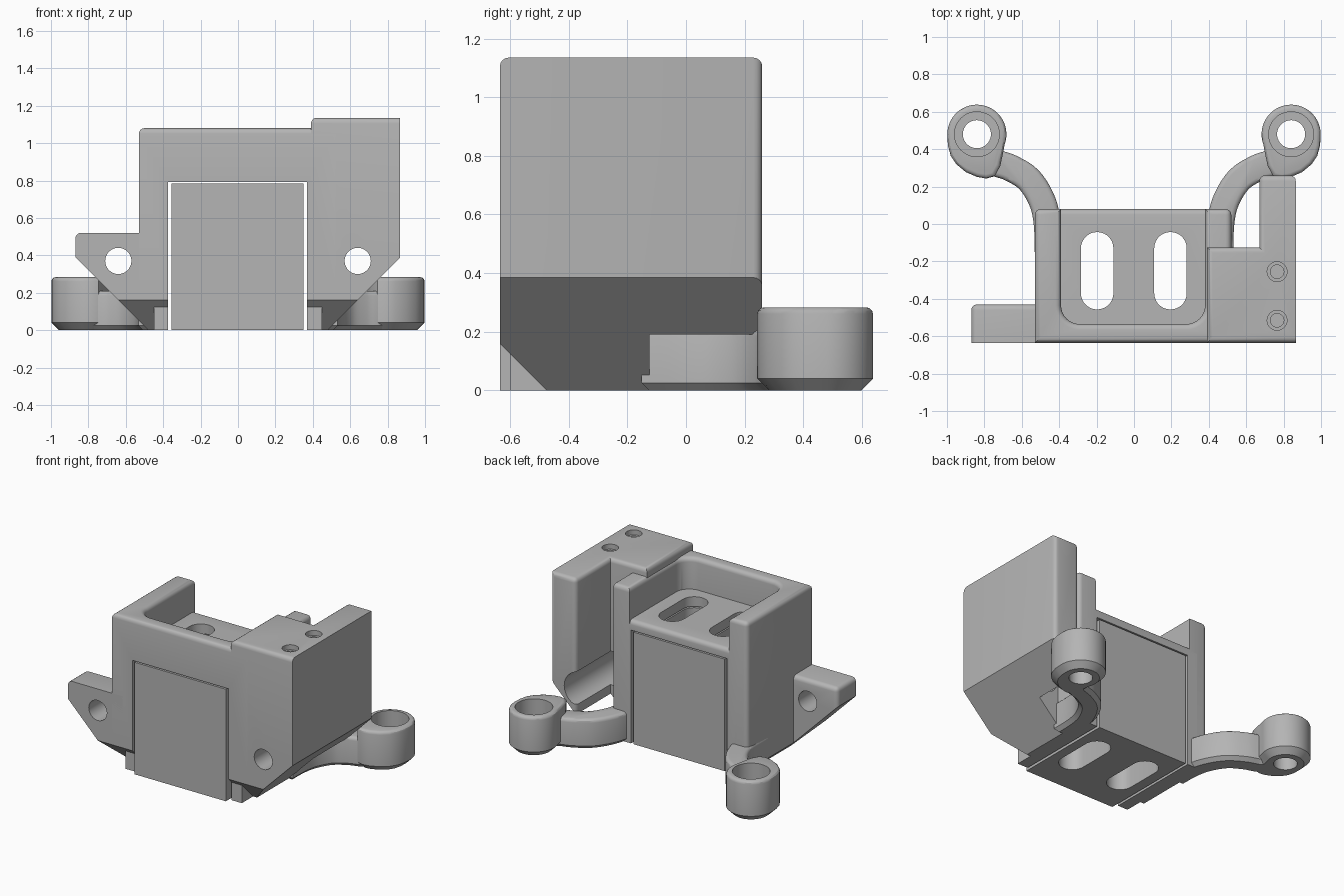
import bpy, bmesh
from math import sin, cos, pi, radians
from mathutils import Vector

old = bpy.data.objects.get("Cube")
if old:
    bpy.data.objects.remove(old, do_unlink=True)

GREY = (0.46, 0.46, 0.46, 1)
mat = bpy.data.materials.new("plain grey")
mat.use_nodes = True
mat.diffuse_color = GREY
mat.node_tree.nodes["Principled BSDF"].inputs["Base Color"].default_value = GREY

AXES = {"z": lambda a, b, c: (a, b, c),
        "y": lambda a, b, c: (a, c, b),
        "x": lambda a, b, c: (c, a, b)}


def prism(name, pts, lo, hi, axis="z", bevels=()):
    """Extrude an outline along an axis; bevels = (edge rule, size, segments)."""
    place = AXES[axis]
    bm = bmesh.new()
    a = [bm.verts.new(place(u, v, lo)) for u, v in pts]
    b = [bm.verts.new(place(u, v, hi)) for u, v in pts]
    bm.faces.new(a)
    bm.faces.new(b)
    for i in range(len(pts)):
        j = (i + 1) % len(pts)
        bm.faces.new((a[i], a[j], b[j], b[i]))
    bmesh.ops.recalc_face_normals(bm, faces=bm.faces)
    for rule, size, segs in bevels:
        edges = [e for e in bm.edges if rule(e.verts[0].co, e.verts[1].co)]
        bmesh.ops.bevel(bm, geom=edges, offset=size, segments=segs, profile=0.5,
                        affect="EDGES", clamp_overlap=True)
    mesh = bpy.data.meshes.new(name)
    bm.to_mesh(mesh)
    bm.free()
    mesh.materials.append(mat)
    obj = bpy.data.objects.new(name, mesh)
    bpy.context.collection.objects.link(obj)
    return obj


def rect(x0, x1, y0, y1):
    return [(x0, y0), (x1, y0), (x1, y1), (x0, y1)]


def arc(cx, cy, r, start, end, n):
    return [(cx + r * cos(radians(start + (end - start) * i / n)),
             cy + r * sin(radians(start + (end - start) * i / n))) for i in range(n + 1)]


def circle(cx, cy, r):
    return arc(cx, cy, r, 0, 360, 40)[:-1]


def cut(obj, cutters):
    bpy.context.view_layer.objects.active = obj
    for c in cutters:
        m = obj.modifiers.new("cut", "BOOLEAN")
        m.operation, m.solver, m.object = "DIFFERENCE", "EXACT", c
        bpy.ops.object.modifier_apply(modifier=m.name)


def near(a, b):
    return abs(a - b) < 0.001


def flat_at(z):
    return lambda p, q: near(p.z, z) and near(q.z, z)


FRONT, BACK, TOP, R = -0.635, 0.08, 1.08, 0.03

# Cutters
tunnel = prism("tunnel_cutter", rect(-0.373, 0.37, -0.1, 0.792), -1, 1, "y")
front_wedge = prism("front_wedge_cutter", [(-0.7, 0.225), (-0.425, -0.05), (-0.7, -0.05)], -1, 1, "x")
side_wedges = [prism("side_wedge_cutter", [(s * 0.43, -0.05), (s * 0.95, 0.47), (s * 0.95, -0.05)],
                     -1, 1, "y") for s in (-1, 1)]
screw_holes = [prism("screw_hole_cutter", circle(s * 0.64, 0.37, 0.07), -1, 1, "y") for s in (-1, 1)]
screw_bore = prism("screw_bore_cutter", circle(0.64, 0.37, 0.12), -0.43, 1, "y")
slots = [prism("slot_cutter", arc(x, -0.13, 0.087, 0, 180, 14) + arc(x, -0.37, 0.087, 180, 360, 14),
               -1, 2) for x in (-0.197, 0.195)]
cutters = [tunnel, front_wedge, screw_bore] + side_wedges + screw_holes + slots

# Housing walls: a U open to the back with rounded rim
u_outline = ([(-0.53, FRONT), (0.52, FRONT), (0.52, BACK), (0.38, BACK)]
             + arc(0.28, -0.435, 0.1, 0, -90, 8) + arc(-0.29, -0.435, 0.1, -90, -180, 8)
             + [(-0.39, BACK), (-0.53, BACK)])


def wall_edges(p, q):
    upright = near(p.x, q.x) and near(p.y, q.y)
    outer = p.x < -0.5 or p.x > 0.5
    return flat_at(TOP)(p, q) or (upright and outer and near(p.y, BACK))


walls = prism("housing_walls", u_outline, 0, TOP, bevels=[(wall_edges, R, 4)])
cut(walls, [tunnel, front_wedge] + side_wedges)

# Tray floor above the tunnel
floor = prism("tray_floor", rect(-0.45, 0.45, -0.6, BACK), 0, 0.86,
              bevels=[(lambda p, q: flat_at(0.86)(p, q) and near(p.y, BACK) and near(q.y, BACK), R, 4)])
cut(floor, [tunnel] + slots)

# Block filling the tunnel with a thin gap around it
block = prism("tunnel_block", rect(-0.355, 0.35, FRONT, BACK), 0, 0.783)
cut(block, slots)

# Tall side column with rearward fin and top tab
COL = 1.135


def column_edges(p, q):
    outer = near(p.x, 0.865) and near(q.x, 0.865)
    upright = near(p.x, q.x) and near(p.y, q.y)
    return (flat_at(COL)(p, q) and not outer) or (upright and near(p.y, 0.26))


column = prism("side_column",
               [(0.39, FRONT), (0.865, FRONT), (0.865, 0.26), (0.67, 0.26), (0.67, -0.125), (0.39, -0.125)],
               0, COL, bevels=[(column_edges, R, 4)])
tap_holes = []
for y in (-0.255, -0.515):
    tap_holes += [prism("tap_mouth_cutter", circle(0.765, y, 0.053), COL - 0.035, 2),
                  prism("tap_hole_cutter", circle(0.765, y, 0.036), COL - 0.25, 2)]
cutters += tap_holes
cut(column, [front_wedge, side_wedges[1], screw_holes[1], screw_bore] + tap_holes)

# Low wing on the other side
WING = 0.52


def wing_edges(p, q):
    outer = near(p.x, -0.87) and near(q.x, -0.87)
    back = near(p.y, -0.43) and near(q.y, -0.43)
    return flat_at(WING)(p, q) and (outer or back) or (outer and back)


wing = prism("side_wing", rect(-0.87, -0.45, FRONT, -0.43), 0, WING, bevels=[(wing_edges, R, 4)])
cut(wing, [front_wedge, side_wedges[0], screw_holes[0]])


# Curved mounting arms, each ending in a bored boss
def smooth_path(pts, n=5):
    p = [Vector(v) for v in pts]
    p = [2 * p[0] - p[1]] + p + [2 * p[-1] - p[-2]]
    out = []
    for i in range(1, len(p) - 2):
        a, b, c, d = p[i - 1:i + 3]
        for k in range(n):
            t = k / n
            out.append(0.5 * (2 * b + (c - a) * t + (2 * a - 5 * b + 4 * c - d) * t * t
                              + (3 * b - a - 3 * c + d) * t ** 3))
    return out + [p[-2]]


def ribbon(path, half):
    left, right = [], []
    for i, p in enumerate(path):
        d = (path[min(i + 1, len(path) - 1)] - path[max(i - 1, 0)]).normalized()
        n = Vector((-d.y, d.x)) * half
        left.append(p + n)
        right.append(p - n)
    return right + left[::-1]


arm_path = smooth_path([(0.46, -0.15), (0.464, 0), (0.49, 0.12), (0.56, 0.235), (0.66, 0.3),
                        (0.76, 0.34), (0.84, 0.44)])
arm_outline = ribbon(arm_path, 0.072)
boss_outline = (arc(0.84, 0.48, 0.158, 0, 200, 28)
                + [(0.7, 0.38), (0.715, 0.31), (0.745, 0.255), (0.79, 0.243), (0.84, 0.252),
                   (0.9, 0.278), (0.95, 0.32), (0.98, 0.365), (0.995, 0.42)])

for side, label in ((1, "left"), (-1, "right")):
    def mirror(pts):
        return [(side * u, v) for u, v in pts]
    arm = prism(label + "_mount_arm", mirror(arm_outline), 0, 0.21,
                bevels=[(flat_at(0.21), 0.025, 3), (flat_at(0), 0.035, 1)])
    boss = prism(label + "_mount_boss", mirror(boss_outline), 0, 0.283,
                 bevels=[(flat_at(0.283), 0.022, 3), (flat_at(0), 0.04, 1)])
    bore = prism("bore_cutter", circle(side * 0.84, 0.48, 0.12), 0.1, 1)
    hole = prism("hole_cutter", circle(side * 0.84, 0.48, 0.075), -1, 1)
    cutters += [bore, hole]
    cut(boss, [bore, hole])
    cut(arm, [bore, hole])

# Remove helpers and shade
for c in cutters:
    bpy.data.objects.remove(c, do_unlink=True)
for obj in bpy.context.collection.objects:
    if obj.type == "MESH":
        bpy.ops.object.select_all(action="DESELECT")
        obj.select_set(True)
        bpy.context.view_layer.objects.active = obj
        bpy.ops.object.shade_smooth_by_angle(angle=radians(30))
